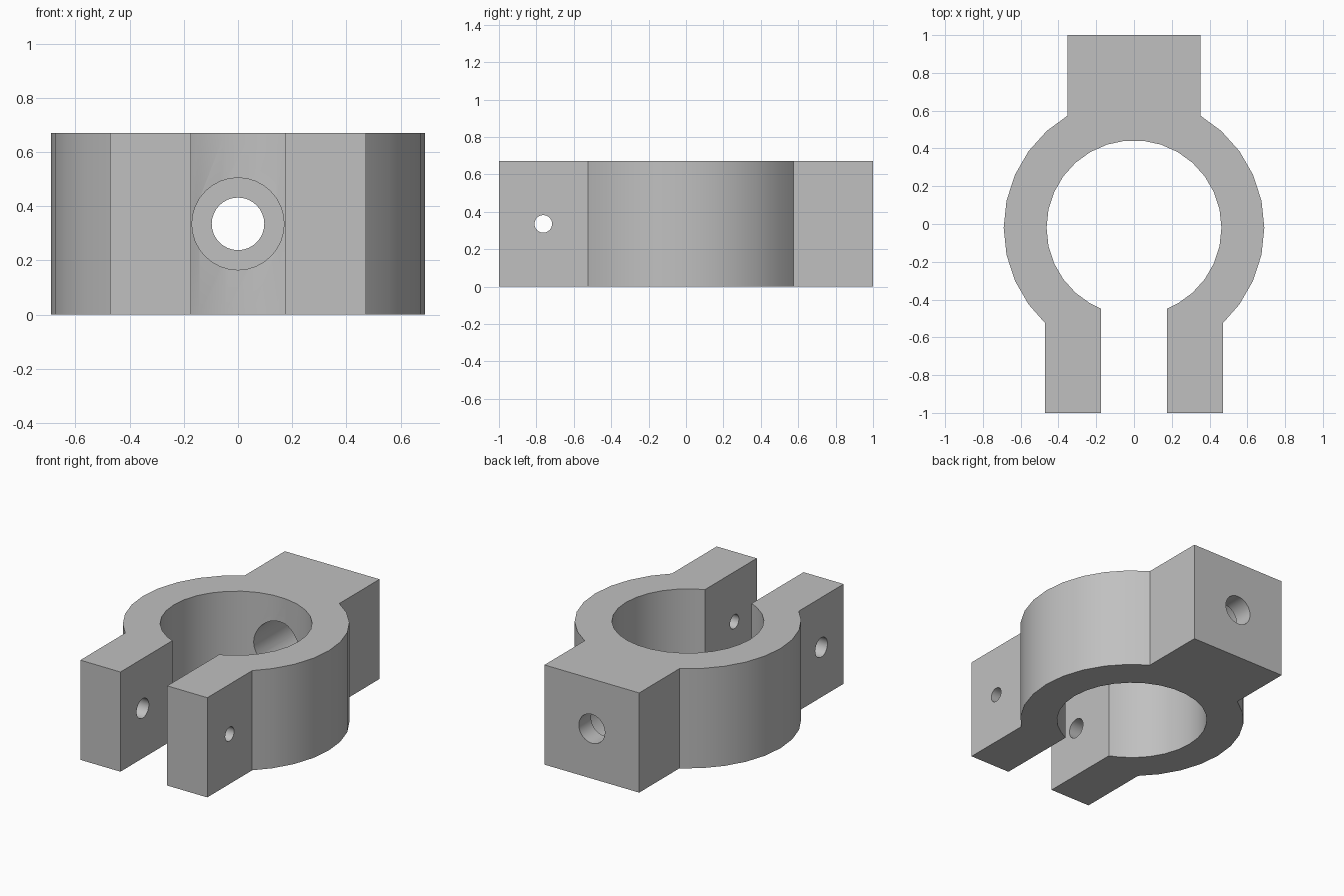
import bpy, bmesh, math
from mathutils import Matrix

if "Cube" in bpy.data.objects:
    bpy.data.objects.remove(bpy.data.objects["Cube"], do_unlink=True)

HEIGHT = 0.67
CY = -0.02                      # ring centre
R_OUT, R_IN = 0.69, 0.463
BLOCK_X, ARM_X, SLOT_X = 0.352, 0.472, 0.174
STEP = 12                       # degrees per ring facet

grey = bpy.data.materials.new("plain grey")
grey.use_nodes = True
colour = (0.53, 0.53, 0.53, 1)
grey.diffuse_color = colour
grey.node_tree.nodes["Principled BSDF"].inputs["Base Color"].default_value = colour


def on_circle(radius, degrees):
    a = math.radians(degrees)
    return radius * math.cos(a), CY + radius * math.sin(a)


def at_x(radius, x, side):
    return x, CY + side * math.sqrt(radius ** 2 - x ** 2)


def new_object(name, bm):
    mesh = bpy.data.meshes.new(name)
    bm.to_mesh(mesh)
    bm.free()
    obj = bpy.data.objects.new(name, mesh)
    mesh.materials.append(grey)
    bpy.context.collection.objects.link(obj)
    return obj


# Half outline on +x: back block, outer ring, clamp arm, slot wall, bore
half = [(BLOCK_X, 1), at_x(R_OUT, BLOCK_X, 1)]
half += [on_circle(R_OUT, a) for a in range(4 * STEP, -4 * STEP, -STEP)]
half += [at_x(R_OUT, ARM_X, -1), (ARM_X, -1), (SLOT_X, -1), at_x(R_IN, SLOT_X, -1)]
half += [on_circle(R_IN, a) for a in range(-5 * STEP, 90, STEP)]
outline = half + [(-x, y) for x, y in reversed(half)]

# Clamp body extruded from the outline
bm = bmesh.new()
base = bm.faces.new([bm.verts.new((x, y, 0)) for x, y in outline])
top = bmesh.ops.extrude_face_region(bm, geom=[base])["geom"]
bmesh.ops.translate(bm, vec=(0, 0, HEIGHT),
                    verts=[v for v in top if isinstance(v, bmesh.types.BMVert)])
bmesh.ops.recalc_face_normals(bm, faces=bm.faces)
body = new_object("clamp_body", bm)


def drill(name, radius, axis, start, end, other):
    """Cut a round hole along x or y through the body at mid height."""
    mid = (start + end) / 2
    place = (mid, other, HEIGHT / 2) if axis == "X" else (other, mid, HEIGHT / 2)
    turn = Matrix.Rotation(math.pi / 2, 4, "Y" if axis == "X" else "X")
    bm = bmesh.new()
    bmesh.ops.create_cone(bm, cap_ends=True, segments=32, radius1=radius,
                          radius2=radius, depth=end - start,
                          matrix=Matrix.Translation(place) @ turn)
    cutter = new_object(name, bm)
    cutter.hide_render = True
    mod = body.modifiers.new(name, "BOOLEAN")
    mod.operation = "DIFFERENCE"
    mod.solver = "EXACT"
    mod.object = cutter
    bpy.context.view_layer.objects.active = body
    bpy.ops.object.modifier_apply(modifier=mod.name)
    bpy.data.objects.remove(cutter, do_unlink=True)


# Stepped hole through the back block, and the clamp screw holes
drill("counterbore", 0.17, "Y", 0.1, 0.87, 0)
drill("back_hole", 0.097, "Y", 0.5, 1.2, 0)
drill("left_screw_hole", 0.047, "X", 0.05, 0.8, -0.763)
drill("right_screw_hole", 0.065, "X", -0.8, -0.05, -0.763)

# Smooth curved walls, crisp edges
bpy.ops.object.select_all(action="DESELECT")
body.select_set(True)
bpy.context.view_layer.objects.active = body
bpy.ops.object.shade_smooth_by_angle(angle=math.radians(30))
